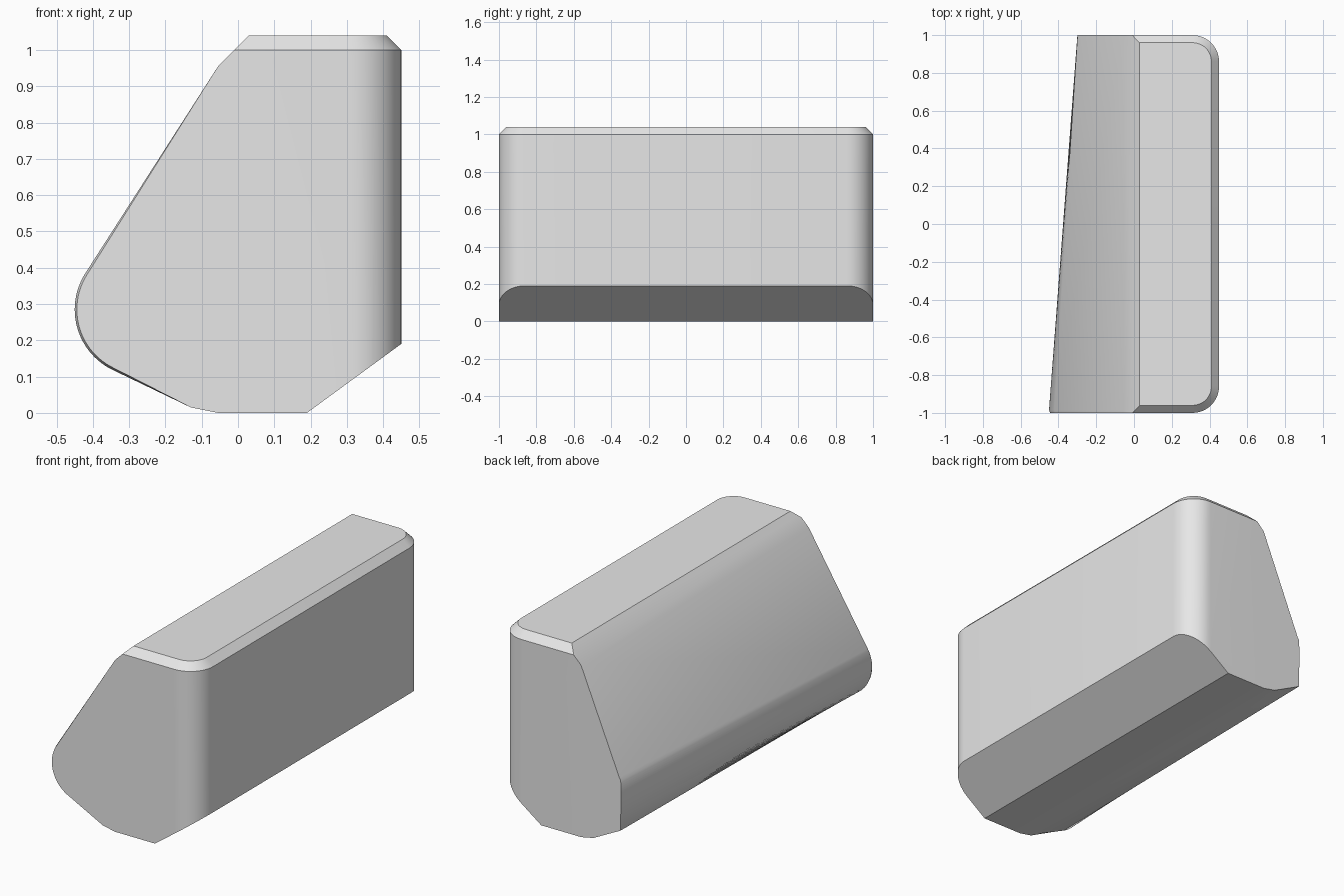
import bpy
import bmesh
from math import cos, sin, pi, radians

default = bpy.data.objects.get("Cube")
if default:
    bpy.data.objects.remove(default, do_unlink=True)

grey = bpy.data.materials.new("light_grey")
grey.use_nodes = True
colour = (0.8, 0.8, 0.8, 1)
grey.diffuse_color = colour
grey.node_tree.nodes["Principled BSDF"].inputs["Base Color"].default_value = colour

ARC_STEPS = 24


def loft(name, rings):
    """Skin a closed solid through rings of equal point count."""
    bm = bmesh.new()
    loops = [[bm.verts.new(p) for p in ring] for ring in rings]
    n = len(loops[0])
    for a, b in zip(loops, loops[1:]):
        for i in range(n):
            j = (i + 1) % n
            bm.faces.new((a[i], a[j], b[j], b[i]))
    bm.faces.new(loops[0])
    bm.faces.new(loops[-1])
    bmesh.ops.recalc_face_normals(bm, faces=bm.faces)
    mesh = bpy.data.meshes.new(name)
    bm.to_mesh(mesh)
    bm.free()
    mesh.materials.append(grey)
    obj = bpy.data.objects.new(name, mesh)
    bpy.context.collection.objects.link(obj)
    return obj


def section(y, nose):
    """Cross-section whose lower, top and right edges are fixed."""
    upper = [(0.6, 1.14), (0.13, 1.14), (-0.055, 0.955)]
    lower = [(-0.13, 0.015), (-0.055, 0), (0.19, 0), (0.6, 0.30)]
    return [(x, y, z) for x, z in upper + nose + lower]


def round_nose(inset=0.0):
    """Arc tangent to the sloping side and to the underside."""
    r = 0.185 - inset
    start, end = radians(148), radians(245)
    steps = [start + (end - start) * i / ARC_STEPS for i in range(ARC_STEPS + 1)]
    return [(-0.265 + r * cos(a), 0.285 + r * sin(a)) for a in steps]


def flat_nose(x):
    return [(x, 0.38 - 0.28 * i / ARC_STEPS) for i in range(ARC_STEPS + 1)]


def plan(z, inset=0.0):
    """Plan outline with two rounded corners on the left side."""
    r = 0.14 - inset
    points = [(-1, 1 - inset, z), (-1, inset - 1, z)]
    for cy, first in ((-0.86, -pi / 2), (0.86, 0)):
        for i in range(13):
            a = first + pi / 2 * i / 12
            points.append((0.31 + r * cos(a), cy + r * sin(a), z))
    return points


# Tapered body: rounded nose at the front, flat nose at the back
body = loft("tapered_block", [
    section(-1.05, round_nose(0.006)),
    section(-1.0, round_nose(0.006)),
    section(-0.985, round_nose()),
    section(1.05, flat_nose(-0.296)),
])

# Helper that rounds the upright corners and bevels the top rim
trim = loft("trim_helper", [plan(-0.2), plan(1.0), plan(1.04, 0.04)])
trim.hide_render = True

cut = body.modifiers.new("trim", 'BOOLEAN')
cut.operation = 'INTERSECT'
cut.solver = 'EXACT'
cut.object = trim

bpy.ops.object.select_all(action='DESELECT')
bpy.context.view_layer.objects.active = body
body.select_set(True)
bpy.ops.object.modifier_apply(modifier=cut.name)
bpy.data.objects.remove(trim, do_unlink=True)
bpy.ops.object.shade_smooth_by_angle(angle=radians(30))
